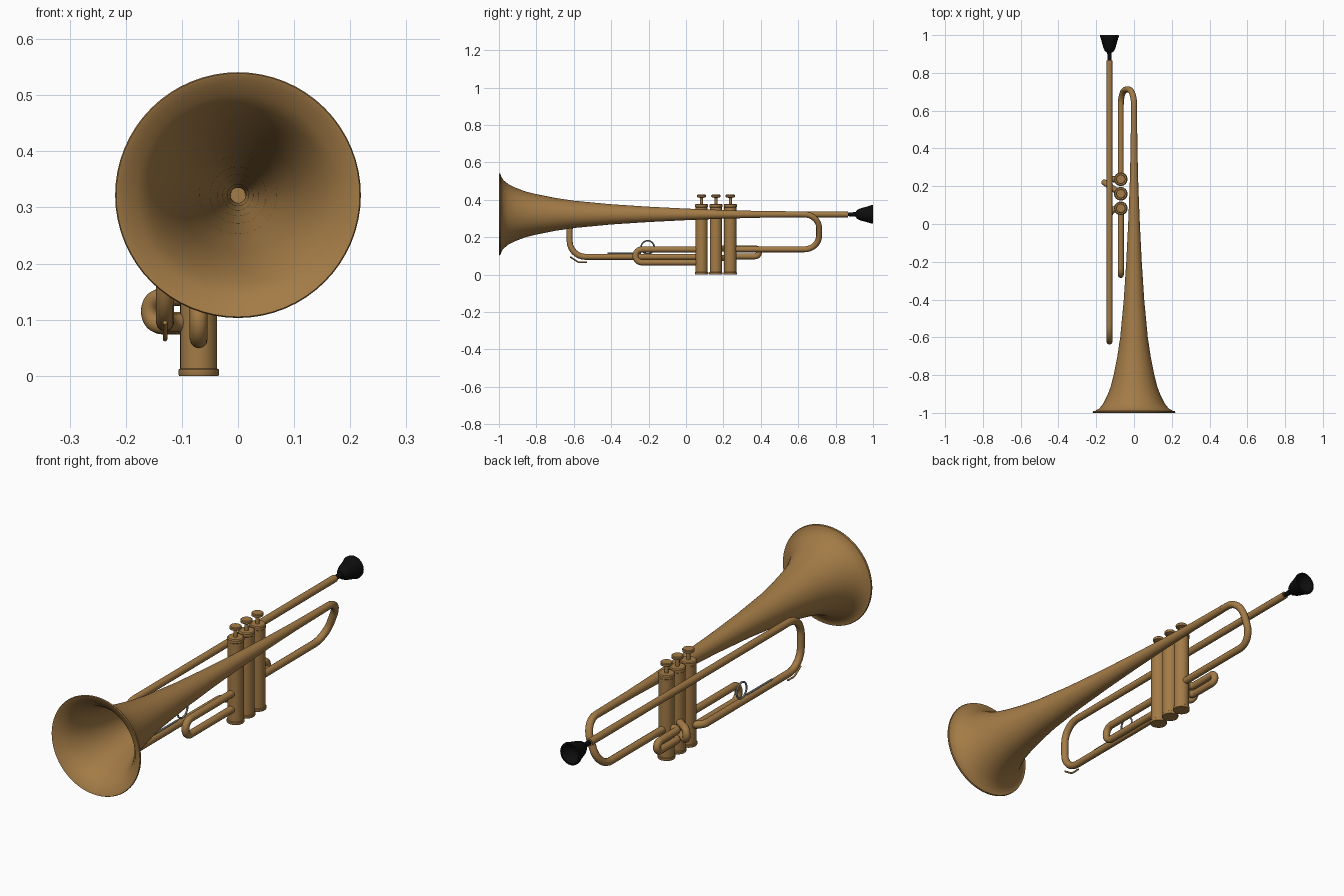
import bpy
import math
from mathutils import Vector

cube = bpy.data.objects.get("Cube")
if cube:
    bpy.data.objects.remove(cube, do_unlink=True)


def material(name, color):
    m = bpy.data.materials.new(name)
    m.use_nodes = True
    m.diffuse_color = (*color, 1)
    m.node_tree.nodes["Principled BSDF"].inputs["Base Color"].default_value = (*color, 1)
    return m


brass = material("brass", (0.37, 0.2, 0.062))
black = material("black", (0.004, 0.004, 0.004))
steel = material("steel", (0.2, 0.21, 0.22))

AXIS_Z = 0.322    # height of the bell and lead pipe
VALVE_X = -0.07
PIPE_X = -0.13
TUBE = 0.016


def smooth(obj, mat):
    obj.data.materials.append(mat)
    bpy.ops.object.select_all(action='DESELECT')
    obj.select_set(True)
    bpy.context.view_layer.objects.active = obj
    bpy.ops.object.shade_smooth_by_angle(angle=math.radians(40))


def lathe(name, profile, mat, origin, along_y=False, sides=32):
    """Revolve (radius, distance) points about the z or y axis."""
    verts, faces = [], []
    for r, d in profile:
        for i in range(sides):
            a = 2 * math.pi * i / sides
            c, s = r * math.cos(a), r * math.sin(a)
            verts.append((c, d, -s) if along_y else (c, s, d))
    for j in range(len(profile) - 1):
        for i in range(sides):
            k = (i + 1) % sides
            faces.append((j * sides + i, j * sides + k,
                          (j + 1) * sides + k, (j + 1) * sides + i))
    faces.append(tuple(reversed(range(sides))))
    faces.append(tuple(range(len(verts) - sides, len(verts))))
    mesh = bpy.data.meshes.new(name)
    mesh.from_pydata(verts, [], faces)
    obj = bpy.data.objects.new(name, mesh)
    obj.location = origin
    bpy.context.collection.objects.link(obj)
    smooth(obj, mat)
    return obj


def rounded(points, radius, steps=10):
    """Replace every inner corner of a path with an arc."""
    pts = [Vector(p) for p in points]
    path = [pts[0]]
    for a, b, c in zip(pts, pts[1:], pts[2:]):
        u, v = (a - b).normalized(), (c - b).normalized()
        half = u.angle(v) / 2
        trim = radius / math.tan(half)
        center = b + (u + v).normalized() * radius / math.sin(half)
        start, end = b + u * trim - center, b + v * trim - center
        sweep = start.angle(end)
        for i in range(steps + 1):
            t = i / steps
            path.append(center + (start * math.sin((1 - t) * sweep)
                                  + end * math.sin(t * sweep)) / math.sin(sweep))
    path.append(pts[-1])
    return path


def tube(name, path, mat=brass, radius=TUBE, closed=False):
    curve = bpy.data.curves.new(name, 'CURVE')
    curve.dimensions = '3D'
    curve.bevel_depth = radius
    curve.bevel_resolution = 4
    curve.use_fill_caps = True
    spline = curve.splines.new('POLY')
    spline.points.add(len(path) - 1)
    for point, co in zip(spline.points, path):
        point.co = (*co, 1)
    spline.use_cyclic_u = closed
    obj = bpy.data.objects.new(name, curve)
    bpy.context.collection.objects.link(obj)
    bpy.ops.object.select_all(action='DESELECT')
    obj.select_set(True)
    bpy.context.view_layer.objects.active = obj
    bpy.ops.object.convert(target='MESH')
    smooth(bpy.context.object, mat)


# Flared bell: outer skin, rolled rim, inner skin
flare = [(0.016, 0.6), (0.018, 0.4), (0.023, 0.2), (0.031, 0), (0.041, -0.2),
         (0.054, -0.4), (0.073, -0.6), (0.088, -0.7), (0.108, -0.8),
         (0.123, -0.86), (0.142, -0.91), (0.162, -0.95), (0.184, -0.977),
         (0.207, -0.99)]
rim = [(0.217, -0.991), (0.219, -0.996), (0.217, -1), (0.213, -0.999)]
inner = [(r - 0.004, d - 0.003) for r, d in reversed(flare)]
lathe("bell", flare + rim + inner, brass, (0, 0, AXIS_Z), True, 64)

# Rear bow from the bell tail down to the last valve
tube("rear_bow", rounded([(0, 0.5, AXIS_Z), (0, 0.712, AXIS_Z),
                          (VALVE_X, 0.712, 0.135), (VALVE_X, 0.24, 0.135)], 0.08))

# Lead pipe with the main tuning bend, turning into the first valve
pipe = rounded([(PIPE_X, 0.865, AXIS_Z), (PIPE_X, -0.622, AXIS_Z),
                (PIPE_X, -0.622, 0.095), (PIPE_X, 0, 0.095)], 0.085)
pipe += rounded([(PIPE_X, 0.01, 0.095), (PIPE_X, 0.083, 0.095),
                 (VALVE_X, 0.083, 0.095)], 0.045)
tube("lead_pipe", pipe)

# Valve slides
tube("front_slide", rounded([(VALVE_X, 0.08, 0.135), (VALVE_X, -0.27, 0.135),
                             (VALVE_X, -0.27, 0.065), (VALVE_X, 0.08, 0.065)], 0.0349))
tube("middle_slide", rounded([(VALVE_X, 0.16, 0.14), (-0.157, 0.22, 0.14),
                              (-0.157, 0.22, 0.09), (VALVE_X, 0.16, 0.09)], 0.0249))
tube("back_slide", rounded([(VALVE_X, 0.237, 0.14), (PIPE_X, 0.237, 0.14),
                            (PIPE_X, 0.39, 0.14), (PIPE_X, 0.39, 0.098),
                            (PIPE_X, 0.237, 0.098), (VALVE_X, 0.237, 0.098)], 0.0209))

# Three valves with caps, stems and finger buttons
casing = [(0.035, 0), (0.036, 0.002), (0.036, 0.011), (0.033, 0.013),
          (0.033, 0.36), (0.035, 0.362), (0.035, 0.374), (0.031, 0.378)]
button = [(0.008, 0.37), (0.008, 0.41), (0.024, 0.414), (0.025, 0.418),
          (0.025, 0.424), (0.022, 0.427)]
for number, y in enumerate((0.083, 0.16, 0.237), 1):
    lathe(f"valve_casing_{number}", casing, brass, (VALVE_X, y, 0))
    lathe(f"valve_button_{number}", button, brass, (VALVE_X, y, 0), sides=24)

# Mouthpiece with a hollow cup
cup = [(0.009, 0.85), (0.012, 0.907), (0.024, 0.915), (0.033, 0.935),
       (0.041, 0.965), (0.047, 0.985), (0.05, 0.992), (0.049, 1),
       (0.042, 1), (0.033, 0.982), (0.012, 0.965)]
lathe("mouthpiece", cup, black, (PIPE_X, 0, AXIS_Z), True)

# Finger ring, slide rod and water key
ring = [(PIPE_X, -0.205 + 0.035 * math.cos(a), 0.146 + 0.035 * math.sin(a))
        for a in (2 * math.pi * i / 32 for i in range(32))]
tube("finger_ring", ring, steel, 0.004, True)
tube("slide_rod", [(PIPE_X, -0.42, 0.113), (PIPE_X, -0.24, 0.113)], steel, 0.004)
tube("water_key", rounded([(PIPE_X, -0.62, 0.095), (PIPE_X, -0.575, 0.065),
                           (PIPE_X, -0.53, 0.066)], 0.03), brass, 0.004)
